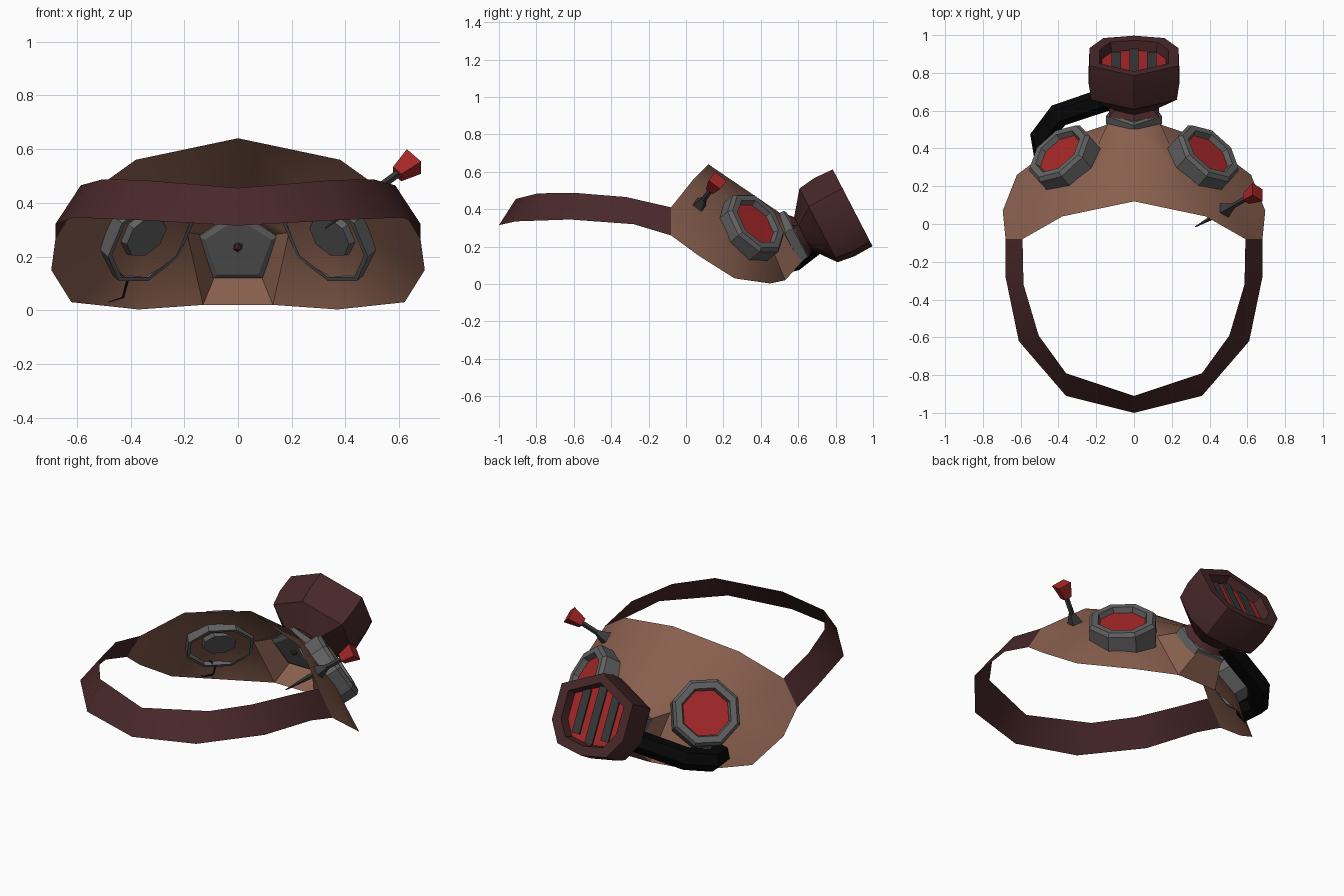
import bpy, bmesh, math
from mathutils import Vector, Matrix

cube = bpy.data.objects.get("Cube")
if cube:
    bpy.data.objects.remove(cube, do_unlink=True)


def material(name, r, g, b):
    m = bpy.data.materials.new(name)
    m.use_nodes = True
    m.diffuse_color = (r, g, b, 1)
    bsdf = next(n for n in m.node_tree.nodes if n.type == "BSDF_PRINCIPLED")
    bsdf.inputs["Base Color"].default_value = (r, g, b, 1)
    bsdf.inputs["Roughness"].default_value = 0.8
    return m


LEATHER = material("tan leather", 0.25, 0.116, 0.077)
MAROON = material("dark maroon", 0.066, 0.021, 0.023)
GREY = material("metal grey", 0.12, 0.12, 0.12)
DARK = material("dark grey", 0.04, 0.04, 0.04)
RED = material("red", 0.38, 0.02, 0.021)
BLACK = material("black rubber", 0.002, 0.002, 0.002)


def finish(name, bm, mat, angle=0, recalc=True):
    """Turn a bmesh into an object, smooth below the given angle."""
    if recalc:
        bmesh.ops.recalc_face_normals(bm, faces=bm.faces)
    me = bpy.data.meshes.new(name)
    bm.to_mesh(me)
    bm.free()
    me.materials.append(mat)
    if angle:
        me.shade_smooth()
        me.set_sharp_from_angle(angle=math.radians(angle))
    ob = bpy.data.objects.new(name, me)
    bpy.context.collection.objects.link(ob)
    return ob


def frame(origin, axis):
    """Matrix whose local z runs along axis and local y points upward."""
    w = Vector(axis).normalized()
    side = Vector((0, 0, 1)).cross(w).normalized()
    up = w.cross(side)
    m = Matrix((side, up, w)).transposed().to_4x4()
    m.translation = Vector(origin)
    return m


def polygon(sides, turn=0.0):
    """Unit polygon, vertex up at turn 0."""
    angles = [2 * math.pi * (i + turn) / sides + math.pi / 2 for i in range(sides)]
    return [(math.cos(a), math.sin(a)) for a in angles]


def loft(name, mat, m, profile, outline, caps=(True, True), angle=0):
    """Scaled copies of an outline, (scale, height) each, along the frame's axis."""
    bm = bmesh.new()
    rings = [[bm.verts.new(m @ Vector((r * x, r * y, h))) for x, y in outline]
             for r, h in profile]
    n = len(outline)
    for lo, hi in zip(rings, rings[1:]):
        for i in range(n):
            j = (i + 1) % n
            bm.faces.new((lo[i], lo[j], hi[j], hi[i]))
    if caps[0]:
        bm.faces.new(rings[0][::-1])
    if caps[1]:
        bm.faces.new(rings[-1])
    return finish(name, bm, mat, angle)


def mirrored_sheet(name, mat, points, faces, angle):
    bm = bmesh.new()
    verts = {k: bm.verts.new(p) for k, p in points.items()}
    for f in faces:
        bm.faces.new([verts[k] for k in f])
    ob = finish(name, bm, mat, angle, recalc=False)
    mod = ob.modifiers.new("Mirror", "MIRROR")
    mod.use_clip = True
    return ob


# Face mask: a folded sheet, with a muzzle opening in the middle
points = {
    "a": (0, .12, .64), "b": (.38, .04, .56), "c": (.59, -.08, .41),
    "d": (.68, -.08, .26), "e": (.695, .07, .15), "f": (.62, .26, .03),
    "g": (.37, .45, .003), "h": (.13, .53, .02), "i": (0, .53, .02),
    "p": (0, .51, .375), "q": (.128, .555, .28), "r": (.083, .635, .135),
    "s": (0, .635, .135),
    "E": (.26, .25, .46), "D": (.48, .22, .30), "C": (.19, .42, .29),
    "F": (.36, .42, .15),
}
mirrored_sheet("mask", LEATHER, points,
               "abE aEp pEC pCq bcD bDE cdD deD efD DfF fgF ghF FhC Chrq EDF EFC rhis".split(), 35)

# Head strap: tilted band, wider along its lower edge
upper = [(.59, -.08, .41), (.585, -.32, .465), (.505, -.59, .487), (.36, -.79, .485), (0, -.91, .455)]
lower = [(.68, -.08, .26), (.68, -.28, .32), (.61, -.62, .345), (.36, -.91, .335), (0, -1, .315)]
band = {("u", i): p for i, p in enumerate(upper)}
band.update({("l", i): p for i, p in enumerate(lower)})
mirrored_sheet("head_strap", MAROON, band,
               [(("u", i), ("u", i + 1), ("l", i + 1), ("l", i)) for i in range(4)], 35)

# Eyepieces: octagonal metal rings with red lenses
octagon = polygon(8, .5)
for s, label in ((1, "left"), (-1, "right")):
    m = frame((s * .405, .385, .335), (s * .57, .63, .53))
    loft(label + "_eye_ring", GREY, m,
         [(.175, -.14), (.193, -.14), (.195, -.02), (.178, 0), (.142, 0), (.13, -.035)],
         octagon, (False, False))
    loft(label + "_lens", RED, m, [(.135, -.035), (.132, -.03)], octagon)
    loft(label + "_lens_back", GREY, m, [(.09, -.115), (.1, -.09)], octagon)

# Filter: pentagonal neck, flared cup with a heavy rim, striped grille
fm = frame((0, .58, .247), (0, .888, .46))
loft("filter_neck", GREY, fm, [(.13, -.045), (.155, -.035), (.155, .015), (.14, .025)], polygon(5))
half = [(1.02, .5), (1.02, -.38), (.7, -.88)]
cup = [(0, 1)] + [(-x, y) for x, y in half] + [(0, -1)] + half[::-1]
loft("filter_cup", MAROON, fm,
     [(.13, .02), (.1, .05), (.222, .145), (.235, .24), (.231, .35), (.178, .35), (.165, .29)],
     cup, (True, False), 38)
loft("filter_grille", RED, fm, [(.17, .29), (.17, .297)], cup)
for i in (-1, 0, 1):
    bm = bmesh.new()
    bmesh.ops.create_cube(bm, size=1, matrix=fm @ Matrix.Translation((.095 * i, 0, .3))
                          @ Matrix.Diagonal((.05, .32 - .07 * abs(i), .014, 1)))
    finish("grille_bar", bm, DARK)

# Small valve knob inside the muzzle
bm = bmesh.new()
bmesh.ops.create_icosphere(bm, subdivisions=1, radius=.019, matrix=Matrix.Translation((0, .53, .235)))
finish("inner_knob", bm, MAROON)

# Breathing hose from the cup into the right cheek
cu = bpy.data.curves.new("hose", "CURVE")
cu.dimensions = "3D"
cu.bevel_depth = .063
cu.bevel_resolution = 1
sp = cu.splines.new("POLY")
path = [(-.06, .69, .22), (-.4, .575, .13), (-.49, .46, .1), (-.467, .35, .09)]
sp.points.add(len(path) - 1)
for pt, co in zip(sp.points, path):
    pt.co = (*co, 1)
sp.use_smooth = False
cu.materials.append(BLACK)
bpy.context.collection.objects.link(bpy.data.objects.new("hose", cu))

# Dart stuck in the left brow
dm = frame((.45, .055, .4), (.18, .1, .135))
square = polygon(4)
loft("dart_shaft", DARK, dm, [(.003, -.17), (.015, -.02), (.015, .21)], polygon(5))
loft("dart_collar", DARK, dm, [(.048, .025), (.016, .1)], square)
loft("dart_tail", RED, dm, [(.032, .195), (.055, .28)], square)
